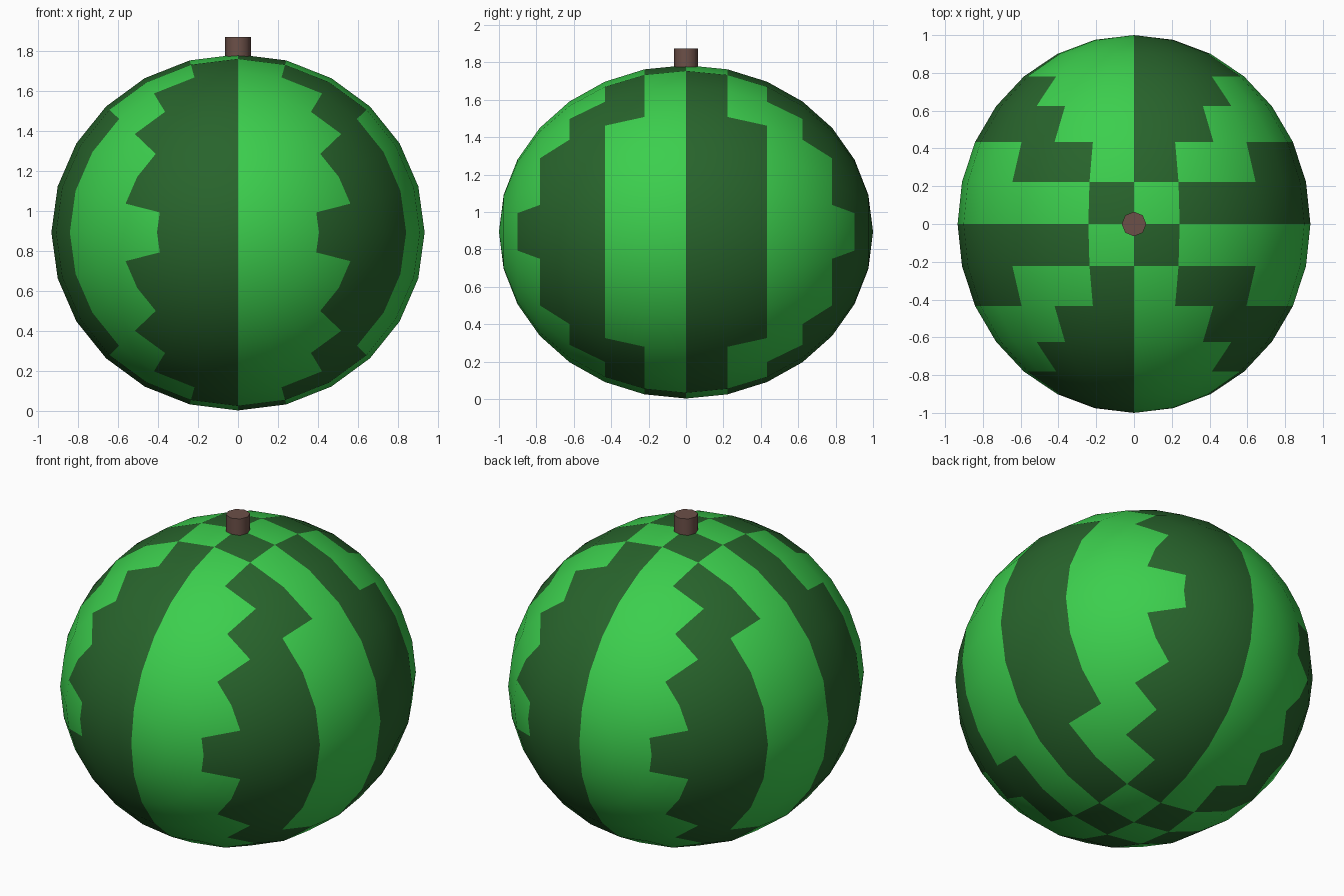
import bpy, bmesh
from math import pi, atan2, radians
from mathutils import Matrix, Vector

if "Cube" in bpy.data.objects:
    bpy.data.objects.remove(bpy.data.objects["Cube"])

RX, RY, RZ, CZ = 0.934, 1.0, 0.891, 0.894


def material(name, rgb):
    m = bpy.data.materials.new(name)
    m.diffuse_color = (*rgb, 1)
    m.use_nodes = True
    m.node_tree.nodes["Principled BSDF"].inputs["Base Color"].default_value = m.diffuse_color
    return m


def add_object(name, bm, mats):
    me = bpy.data.meshes.new(name)
    bm.to_mesh(me)
    bm.free()
    ob = bpy.data.objects.new(name, me)
    bpy.context.collection.objects.link(ob)
    for m in mats:
        me.materials.append(m)
    return ob


light = material("light_rind", (0.045, 0.62, 0.075))
dark = material("dark_rind", (0.021, 0.127, 0.025))
brown = material("stem_brown", (0.15, 0.08, 0.065))

# Melon: sphere with its poles along y, faces striped in 30 degree sectors around z
bm = bmesh.new()
bmesh.ops.create_uvsphere(bm, u_segments=24, v_segments=14, radius=1,
                          matrix=Matrix.Rotation(pi / 2, 4, 'X'))
for f in bm.faces:
    ring = [v.co for v in f.verts]
    c = sum(ring, Vector()) / len(ring)
    angle = atan2(c.y, c.x * 0.945) % (2 * pi)
    f.material_index = int(angle / radians(30)) % 2
    f.smooth = True
bm.transform(Matrix.Translation((0, 0, CZ)) @ Matrix.Diagonal((RX, RY, RZ, 1)))
add_object("melon", bm, [dark, light])

# Stem: short eight-sided stub on top, smooth sides with sharp rims
bm = bmesh.new()
z0, z1 = 1.765, 1.873
bmesh.ops.create_cone(bm, cap_ends=True, segments=8, radius1=0.065, radius2=0.065,
                      depth=z1 - z0, matrix=Matrix.Translation((0, 0, (z0 + z1) / 2)))
for f in bm.faces:
    f.smooth = abs(f.normal.z) < 0.5
for e in bm.edges:
    e.smooth = abs(e.verts[0].co.z - e.verts[1].co.z) > 0.01
add_object("stem", bm, [brown])
